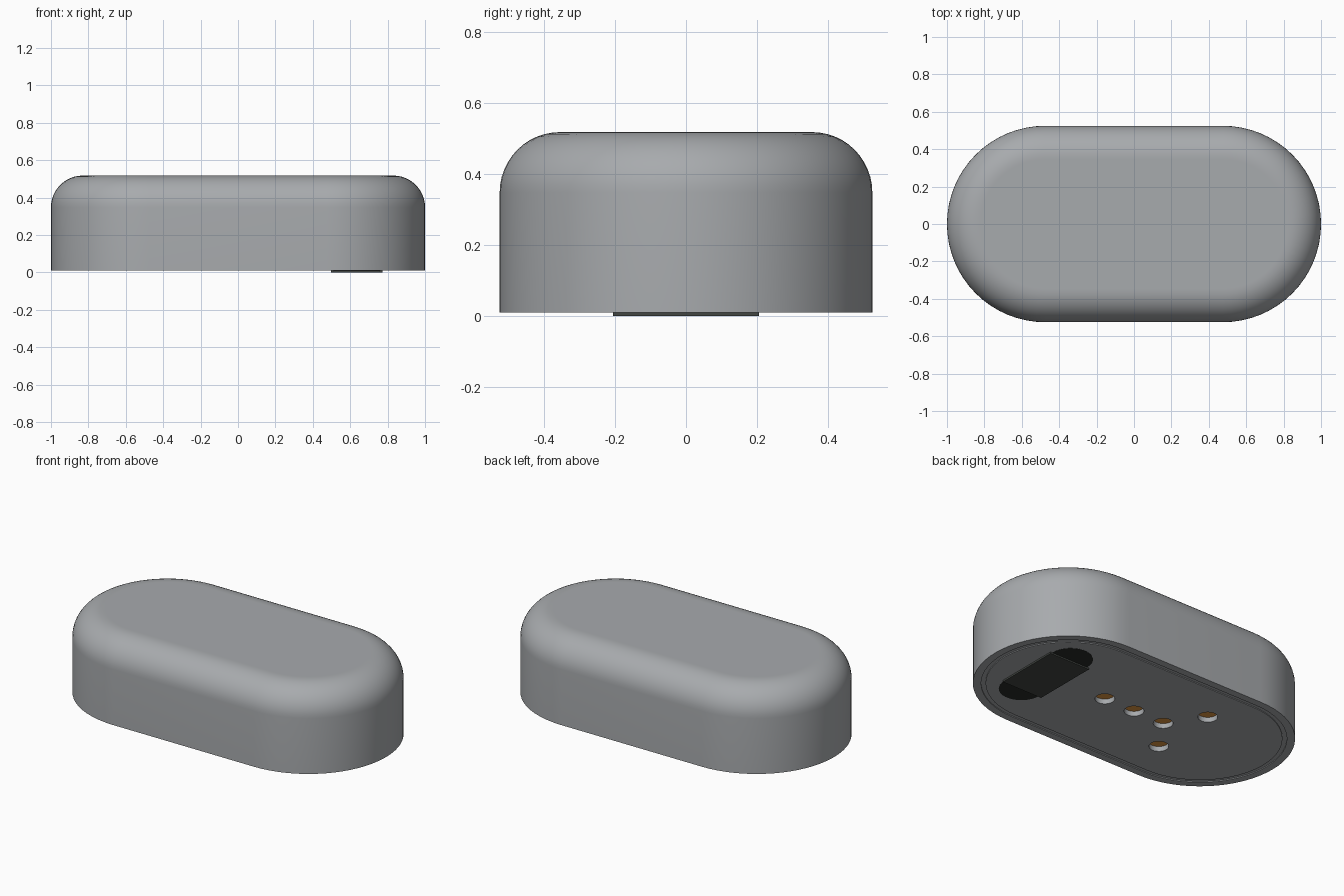
import bpy, bmesh, math

cube = bpy.data.objects.get("Cube")
if cube:
    bpy.data.objects.remove(cube, do_unlink=True)


def material(name, rgb):
    m = bpy.data.materials.new(name)
    m.use_nodes = True
    m.diffuse_color = (*rgb, 1)
    m.node_tree.nodes["Principled BSDF"].inputs["Base Color"].default_value = (*rgb, 1)
    return m


grey = material("shell grey", (0.39, 0.405, 0.42))
gold = material("contact gold", (0.74, 0.31, 0.055))
black = material("window black", (0.022, 0.025, 0.022))
charcoal = material("lens charcoal", (0.055, 0.062, 0.055))


def stadium(half, radius, z, axis="x", steps=32):
    """Points of a rounded slot outline, two half circles joined by straights."""
    pts = []
    for side in (1, -1):
        for i in range(steps + 1):
            a = math.pi * (i / steps - 0.5) + (0 if side > 0 else math.pi)
            u, v = side * half + radius * math.cos(a), radius * math.sin(a)
            pts.append((u, v, z) if axis == "x" else (-v, u, z))
    return pts


def loft(name, loops, mat):
    """Skin a stack of equal loops, listed from bottom to top, and cap the ends."""
    bm = bmesh.new()
    rings = [[bm.verts.new(p) for p in loop] for loop in loops]
    n = len(rings[0])
    for low, high in zip(rings, rings[1:]):
        for i in range(n):
            j = (i + 1) % n
            bm.faces.new((low[i], low[j], high[j], high[i]))
    bm.faces.new(rings[0][::-1])
    bm.faces.new(rings[-1])
    bmesh.ops.recalc_face_normals(bm, faces=bm.faces)
    mesh = bpy.data.meshes.new(name)
    bm.to_mesh(mesh)
    bm.free()
    mesh.materials.append(mat)
    obj = bpy.data.objects.new(name, mesh)
    bpy.context.collection.objects.link(obj)
    return obj


def disc(name, x, y, radius, z0, z1, mat):
    bpy.ops.mesh.primitive_cylinder_add(vertices=32, radius=radius, depth=z1 - z0,
                                        location=(x, y, (z0 + z1) / 2))
    obj = bpy.context.object
    obj.name = name
    obj.data.materials.append(mat)
    return obj


def select_only(obj):
    bpy.ops.object.select_all(action="DESELECT")
    obj.select_set(True)
    bpy.context.view_layer.objects.active = obj


# Shell: base plate, seam groove, straight wall, rounded top edge
HALF, RADIUS, BASE, TOP, FILLET = 0.475, 0.525, 0.01, 0.518, 0.17
profile = [(0.07, BASE), (0.07, BASE + 0.005), (0.045, BASE + 0.005),
           (0.045, BASE), (0, BASE)]
for i in range(13):
    a = math.pi / 2 * i / 12
    profile.append((FILLET * (1 - math.cos(a)), TOP - FILLET + FILLET * math.sin(a)))
profile.append((FILLET + 0.01, TOP))
shell = loft("shell", [stadium(HALF, RADIUS - d, z) for d, z in profile], grey)

# Contact wells cut in the base, each with a gold pad at its floor
wells = [(0.21, 0), (0, 0), (-0.21, 0), (-0.355, 0.21), (-0.355, -0.21)]
for n, (x, y) in enumerate(wells, 1):
    cutter = disc("well_cutter", x, y, 0.055, -0.05, 0.05, grey)
    cutter.hide_render = True
    cut = shell.modifiers.new("well", "BOOLEAN")
    cut.operation, cut.solver, cut.object = "DIFFERENCE", "EXACT", cutter
    select_only(shell)
    bpy.ops.object.modifier_apply(modifier=cut.name)
    bpy.data.objects.remove(cutter, do_unlink=True)
    disc(f"contact_pad_{n}", x, y, 0.0545, 0.04, 0.06, gold)

select_only(shell)
bpy.ops.object.shade_smooth_by_angle(angle=math.radians(30))

# Sensor window: dark slot plate with a raised rectangular lens
window = loft("sensor_window", [[(px + 0.635, py, pz) for px, py, pz in
              stadium(0.21, 0.125, z, "y")] for z in (BASE - 0.001, BASE + 0.004)], black)
bpy.ops.mesh.primitive_cube_add(size=1, location=(0.635, 0, 0.008))
lens = bpy.context.object
lens.name = "sensor_lens"
lens.scale = (0.275, 0.41, 0.016)
lens.data.materials.append(charcoal)
